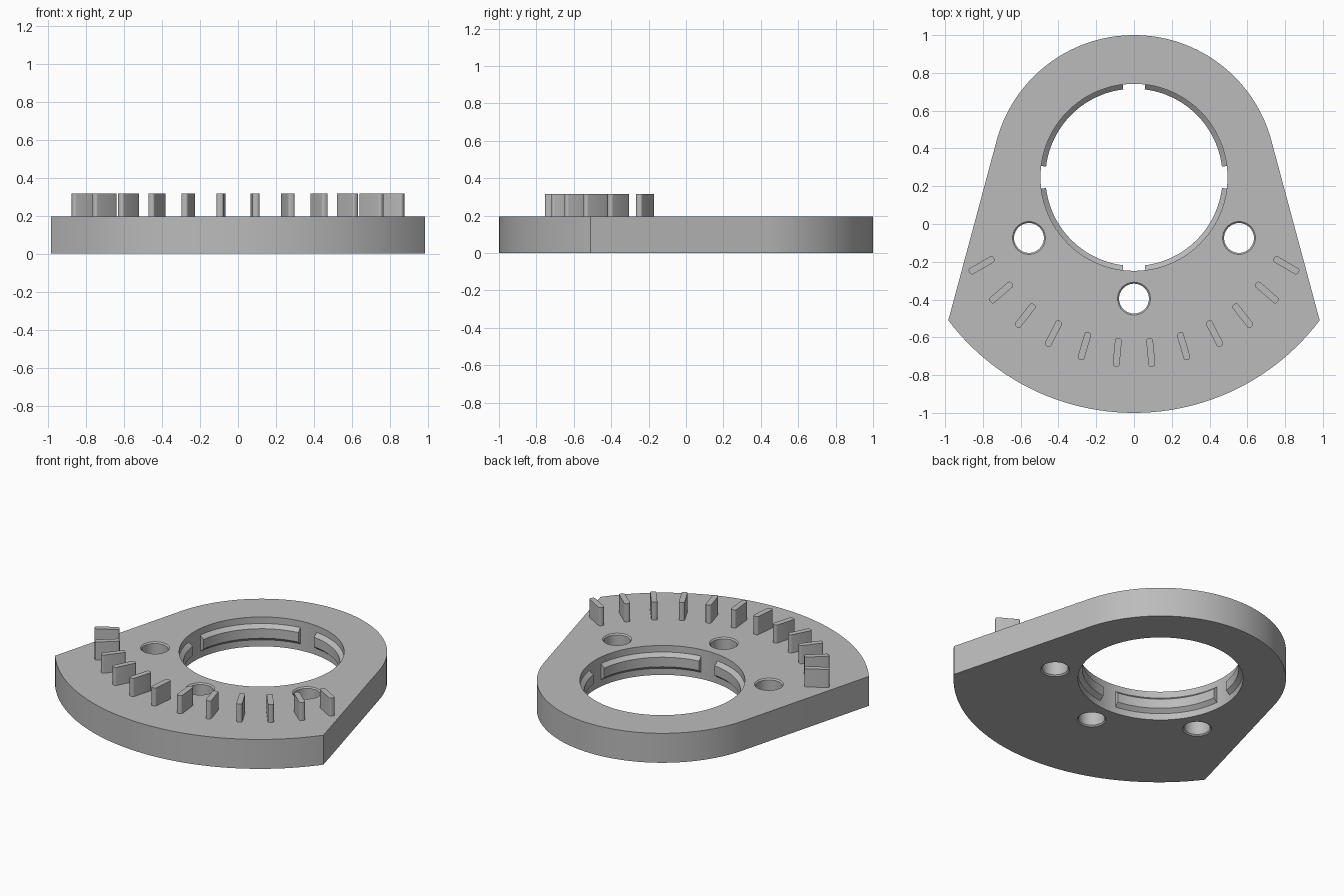
import bpy, bmesh
from math import sin, cos, pi, radians, atan2, hypot

if "Cube" in bpy.data.objects:
    bpy.data.objects.remove(bpy.data.objects["Cube"])

grey = bpy.data.materials.new("plain_grey")
grey.use_nodes = True
colour = (0.5, 0.5, 0.5, 1)
grey.diffuse_color = colour
grey.node_tree.nodes["Principled BSDF"].inputs["Base Color"].default_value = colour

THICK = 0.195          # plate thickness
FIN_TOP = 0.315
CY = 0.247             # y of the main opening's centre
BORE = 0.495           # main opening radius
HOLE = 0.087           # bolt hole rim radius


def arc(x, y, r, a0, a1, n):
    return [(x + r * cos(a0 + (a1 - a0) * i / n),
             y + r * sin(a0 + (a1 - a0) * i / n)) for i in range(n + 1)]


def circle(x, y, r, n):
    return arc(x, y, r, 0, 2 * pi, n)[:-1]


def finish(obj):
    obj.data.materials.clear()
    obj.data.materials.append(grey)
    bpy.ops.object.select_all(action="DESELECT")
    obj.select_set(True)
    bpy.context.view_layer.objects.active = obj
    bpy.ops.object.shade_smooth_by_angle(angle=radians(25))


def slab(name, loops, z0, z1):
    """Extrude a filled outline; later loops become holes."""
    curve = bpy.data.curves.new(name, "CURVE")
    curve.dimensions = "2D"
    curve.fill_mode = "BOTH"
    curve.extrude = (z1 - z0) / 2
    for loop in loops:
        spline = curve.splines.new("POLY")
        spline.points.add(len(loop) - 1)
        for point, (x, y) in zip(spline.points, loop):
            point.co = (x, y, 0, 1)
        spline.use_cyclic_u = True
    source = bpy.data.objects.new(name + "_outline", curve)
    bpy.context.collection.objects.link(source)
    deps = bpy.context.evaluated_depsgraph_get()
    mesh = bpy.data.meshes.new_from_object(source.evaluated_get(deps))
    bpy.data.objects.remove(source)
    bm = bmesh.new()
    bm.from_mesh(mesh)
    bmesh.ops.remove_doubles(bm, verts=bm.verts, dist=1e-5)
    bmesh.ops.recalc_face_normals(bm, faces=bm.faces)
    bmesh.ops.translate(bm, verts=bm.verts, vec=(0, 0, (z0 + z1) / 2))
    bm.to_mesh(mesh)
    bm.free()
    mesh.name = name
    obj = bpy.data.objects.new(name, mesh)
    bpy.context.collection.objects.link(obj)
    finish(obj)


def sweep(name, profile, x, y, a0, a1, n, closed):
    """Turn an (r, z) profile about a vertical axis; closed profiles get end caps."""
    bm = bmesh.new()
    rows = []
    for i in range(n + 1):
        a = a0 + (a1 - a0) * i / n
        rows.append([bm.verts.new((x + r * cos(a), y + r * sin(a), z))
                     for r, z in profile])
    count = len(profile)
    for p, q in zip(rows, rows[1:]):
        for j in range(count if closed else count - 1):
            k = (j + 1) % count
            # winding faces the axis when the profile runs upward
            bm.faces.new((p[j], p[k], q[k], q[j]))
    if closed:
        bm.faces.new(rows[0])
        bm.faces.new(rows[-1])
        bmesh.ops.recalc_face_normals(bm, faces=bm.faces)
    else:
        bmesh.ops.remove_doubles(bm, verts=bm.verts, dist=1e-5)
    mesh = bpy.data.meshes.new(name)
    bm.to_mesh(mesh)
    bm.free()
    obj = bpy.data.objects.new(name, mesh)
    bpy.context.collection.objects.link(obj)
    finish(obj)


# Plate: round back, straight tangent flanks, wide curved front
corner_x, corner_y = 0.983, -0.51
back_r = 1 - CY
front_r = (corner_x ** 2 + (corner_y + 1) ** 2) / (2 * (corner_y + 1))
front_y = front_r - 1
half = atan2(corner_x, front_y - corner_y)
tangent = radians(14)
outline = arc(0, CY, back_r, tangent, pi - tangent, 64)
outline += arc(0, front_y, front_r, -pi / 2 - half, -pi / 2 + half, 48)

bolt_holes = [(0.642 * cos(radians(a)), CY + 0.642 * sin(radians(a)))
              for a in (-150, -90, -30)]
slab("plate", [outline, circle(0, CY, BORE, 96)]
     + [circle(x, y, HOLE, 40) for x, y in bolt_holes], 0, THICK)

# Bolt hole walls with a small chamfer at each end
c = 0.008
wall = [(HOLE, 0), (HOLE - c, c), (HOLE - c, THICK - c), (HOLE, THICK)]
for i, (x, y) in enumerate(bolt_holes):
    sweep(f"bolt_hole_wall_{i + 1}", wall, x, y, 0, 2 * pi, 40, False)

# Four bevelled ribs inside the opening, with gaps between them
rib = [(BORE + 0.004, 0.04), (0.469, 0.066), (0.469, 0.129), (BORE + 0.004, 0.155)]
gap = 0.06 / BORE
for i in range(4):
    start = i * pi / 2
    sweep(f"opening_rib_{i + 1}", rib, 0, CY,
          start + gap, start + pi / 2 - gap, 24, True)

# Fan of twelve upright fins with rounded corners
L, W, R = 0.15, 0.036, 0.013
shape = []
for k, (sx, sy) in enumerate([(1, 1), (-1, 1), (-1, -1), (1, -1)]):
    shape += arc(sx * (L / 2 - R), sy * (W / 2 - R), R,
                 k * pi / 2, (k + 1) * pi / 2, 5)
for i in range(12):
    a = radians(-150 + 120 * i / 11)
    loop = [((0.931 + u) * cos(a) - v * sin(a),
             CY + (0.931 + u) * sin(a) + v * cos(a)) for u, v in shape]
    slab(f"fin_{i + 1}", [loop], THICK - 0.01, FIN_TOP)
